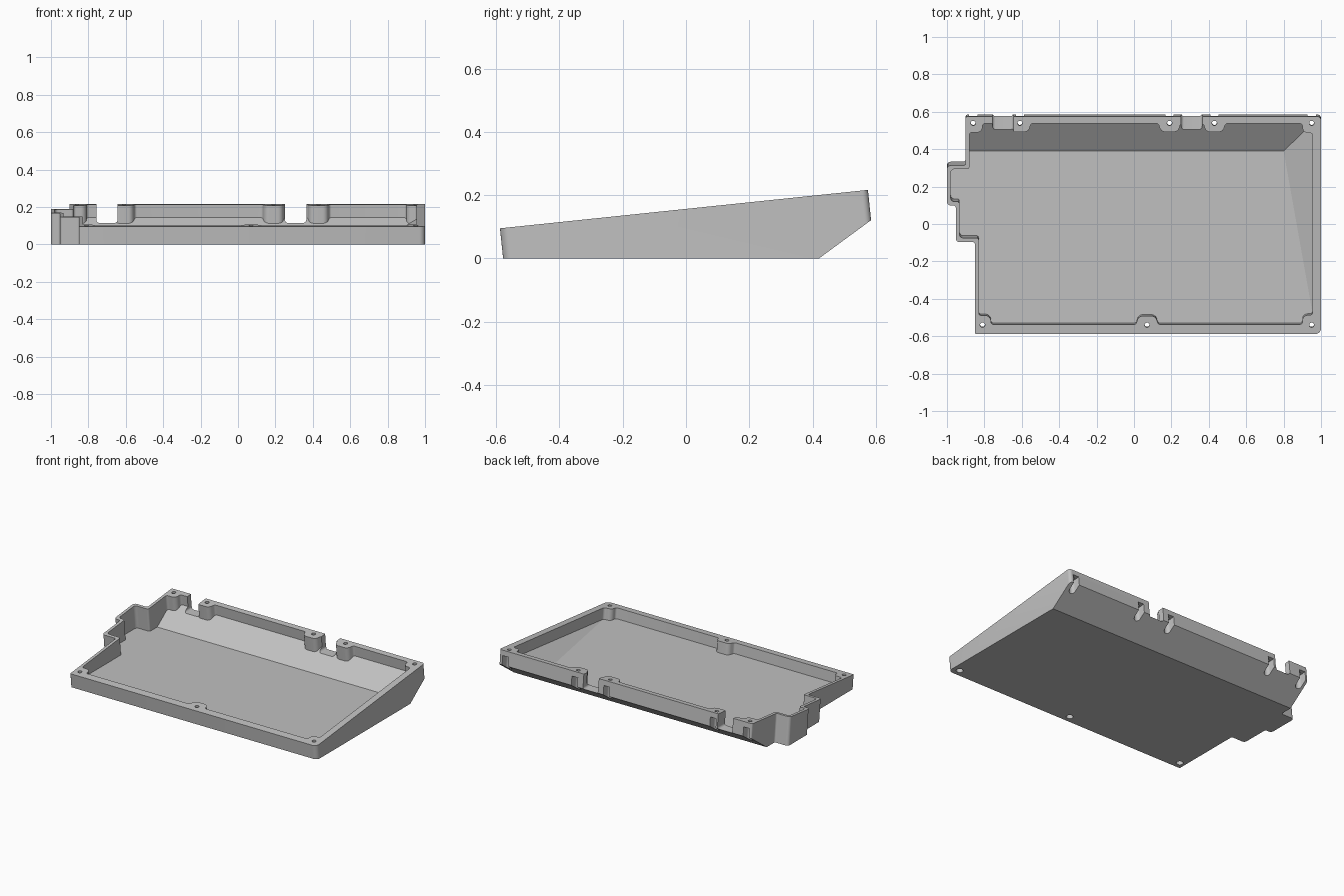
import bpy, bmesh, math
from mathutils import Matrix, Vector

if "Cube" in bpy.data.objects:
    bpy.data.objects.remove(bpy.data.objects["Cube"], do_unlink=True)

TILT = 0.104           # slope of the rim
FLOOR = 0.03           # inner floor height
RIM = Matrix.Translation((0, 0, 0.1567)) @ Matrix.Rotation(TILT, 4, 'X')
SIDE = Matrix(((0, 0, 1, 0), (1, 0, 0, 0), (0, 1, 0, 0), (0, 0, 0, 1)))
FRONT = Matrix(((1, 0, 0, 0), (0, 0, -1, 0), (0, 1, 0, 0), (0, 0, 0, 1)))


def rounded(points, steps=5):
    """Polygon corners (x, y, radius) turned into arcs."""
    out = []
    for i, (x, y, r) in enumerate(points):
        p = Vector((x, y))
        if r == 0:
            out.append(p)
            continue
        a = (Vector(points[i - 1][:2]) - p).normalized()
        b = (Vector(points[(i + 1) % len(points)][:2]) - p).normalized()
        half = a.angle(b) / 2
        centre = p + (a + b).normalized() * r / math.sin(half)
        start = p + a * r / math.tan(half) - centre
        end = p + b * r / math.tan(half) - centre
        for k in range(steps + 1):
            out.append(centre + start.lerp(end, k / steps).normalized() * r)
    return out


def prism(name, outline, low, high, matrix):
    """Extrude a 2D outline and place it with a matrix."""
    bm = bmesh.new()
    face = bm.faces.new([bm.verts.new((p[0], p[1], low)) for p in outline])
    top = bmesh.ops.extrude_face_region(bm, geom=[face])["geom"]
    verts = [v for v in top if isinstance(v, bmesh.types.BMVert)]
    bmesh.ops.translate(bm, verts=verts, vec=(0, 0, high - low))
    bm.transform(matrix)
    bmesh.ops.recalc_face_normals(bm, faces=bm.faces)
    mesh = bpy.data.meshes.new(name)
    bm.to_mesh(mesh)
    bm.free()
    obj = bpy.data.objects.new(name, mesh)
    bpy.context.collection.objects.link(obj)
    return obj


def boolean(obj, tool, operation):
    """Apply a boolean and drop the tool."""
    tool.hide_render = True
    mod = obj.modifiers.new("cut", 'BOOLEAN')
    mod.operation = operation
    mod.solver = 'EXACT'
    mod.object = tool
    bpy.context.view_layer.objects.active = obj
    bpy.ops.object.modifier_apply(modifier=mod.name)
    bpy.data.objects.remove(tool, do_unlink=True)


def circle(x, y, r, n=20):
    return [(x + r * math.cos(math.tau * i / n), y + r * math.sin(math.tau * i / n))
            for i in range(n)]


def bump(x, s):
    """Screw boss bulging in from the front (s=1) or back (s=-1) wall."""
    return [(x - .06 * s, -.54 * s, .014), (x - .045 * s, -.495 * s, .03),
            (x + .045 * s, -.495 * s, .03), (x + .06 * s, -.54 * s, .014)]


def above_slope(name, y, z):
    """Volume above a flat floor that ramps up at the back."""
    return prism(name, [(-1, z), (y, z), (1, z + (1 - y) * .735), (1, 1), (-1, 1)],
                 -1.5, 1.5, SIDE)


# Outer shell, square to the tilted rim, trimmed by the flat base and back ramp
outer = [(-.85, -.591, .006), (1, -.591, .03), (1, .578, .02), (-.9, .578, .01),
         (-.9, .315, .012), (-1, .315, .02), (-1, .1, .02), (-.953, .1, .012),
         (-.953, -.097, .02), (-.85, -.097, .012)]
case = prism("tray_case", rounded(outer), -.4, 0, RIM)
boolean(case, above_slope("base_trim", .42, 0), 'INTERSECT')

# Cavity with screw bosses left standing along the walls
inner = ([(-.765, -.492, .03), (-.765, -.54, .014)] + bump(.07, 1)
         + [(.9, -.54, .014), (.9, -.49, .03), (.955, -.49, .015),
            (.955, .49, .015), (.9, .49, .03), (.9, .54, .014)]
         + bump(.43, -1) + bump(.19, -1) + bump(-.61, -1)
         + [(-.81, .54, .014), (-.81, .492, .03), (-.88, .492, .014),
            (-.88, .295, .012), (-.98, .295, .02), (-.98, .12, .02),
            (-.933, .12, .012), (-.933, -.075, .02), (-.83, -.075, .012),
            (-.83, -.492, .014)])
cavity = prism("cavity", rounded(inner), -.5, .1, RIM)
floor = above_slope("cavity_floor", .39, FLOOR)

# Slanted facet of the floor beside the right-hand wall
a, b, c = (Vector(p) for p in ((.8, .39, FLOOR), (.955, -.48, FLOOR), (.955, .54, FLOOR + .11)))
bm = bmesh.new()
bm.from_mesh(floor.data)
cut = bmesh.ops.bisect_plane(bm, geom=bm.verts[:] + bm.edges[:] + bm.faces[:],
                             plane_co=a, plane_no=(b - a).cross(c - a).normalized(),
                             clear_inner=True)
bmesh.ops.holes_fill(bm, edges=[e for e in bm.edges if e.is_boundary], sides=0)
bmesh.ops.recalc_face_normals(bm, faces=bm.faces)
bm.to_mesh(floor.data)
bm.free()
boolean(cavity, floor, 'INTERSECT')
boolean(case, cavity, 'DIFFERENCE')

# Two connector notches in the back wall
for left, right in ((-.757, -.645), (.252, .365)):
    notch = [(left, .115, .015), (right, .115, .015), (right, .5, 0), (left, .5, 0)]
    boolean(case, prism("notch", rounded(notch), -.8, -.45, FRONT), 'DIFFERENCE')

# Back screws: through hole plus a pocket open to the back
for x in (-.86, -.61, .19, .43, .95):
    slot = [(x - .022, .8, 0), (x - .022, .516, .0215), (x + .022, .516, .0215), (x + .022, .8, 0)]
    boolean(case, prism("pocket", rounded(slot), -.5, -.035, RIM), 'DIFFERENCE')
    boolean(case, prism("hole", circle(x, .542, .013), -.5, .1, RIM), 'DIFFERENCE')

# Front screws: through hole plus a round counterbore from below
for x in (-.81, .07, .95):
    boolean(case, prism("counterbore", circle(x, -.543, .022), -.5, -.035, RIM), 'DIFFERENCE')
    boolean(case, prism("hole", circle(x, -.543, .013), -.5, .1, RIM), 'DIFFERENCE')

# Plain grey finish
grey = bpy.data.materials.new("light_grey")
grey.use_nodes = True
colour = (.53, .53, .53, 1)
grey.diffuse_color = colour
grey.node_tree.nodes["Principled BSDF"].inputs["Base Color"].default_value = colour
case.data.materials.clear()
case.data.materials.append(grey)

bpy.ops.object.select_all(action='DESELECT')
case.select_set(True)
bpy.context.view_layer.objects.active = case
bpy.ops.object.shade_smooth_by_angle(angle=math.radians(30))
